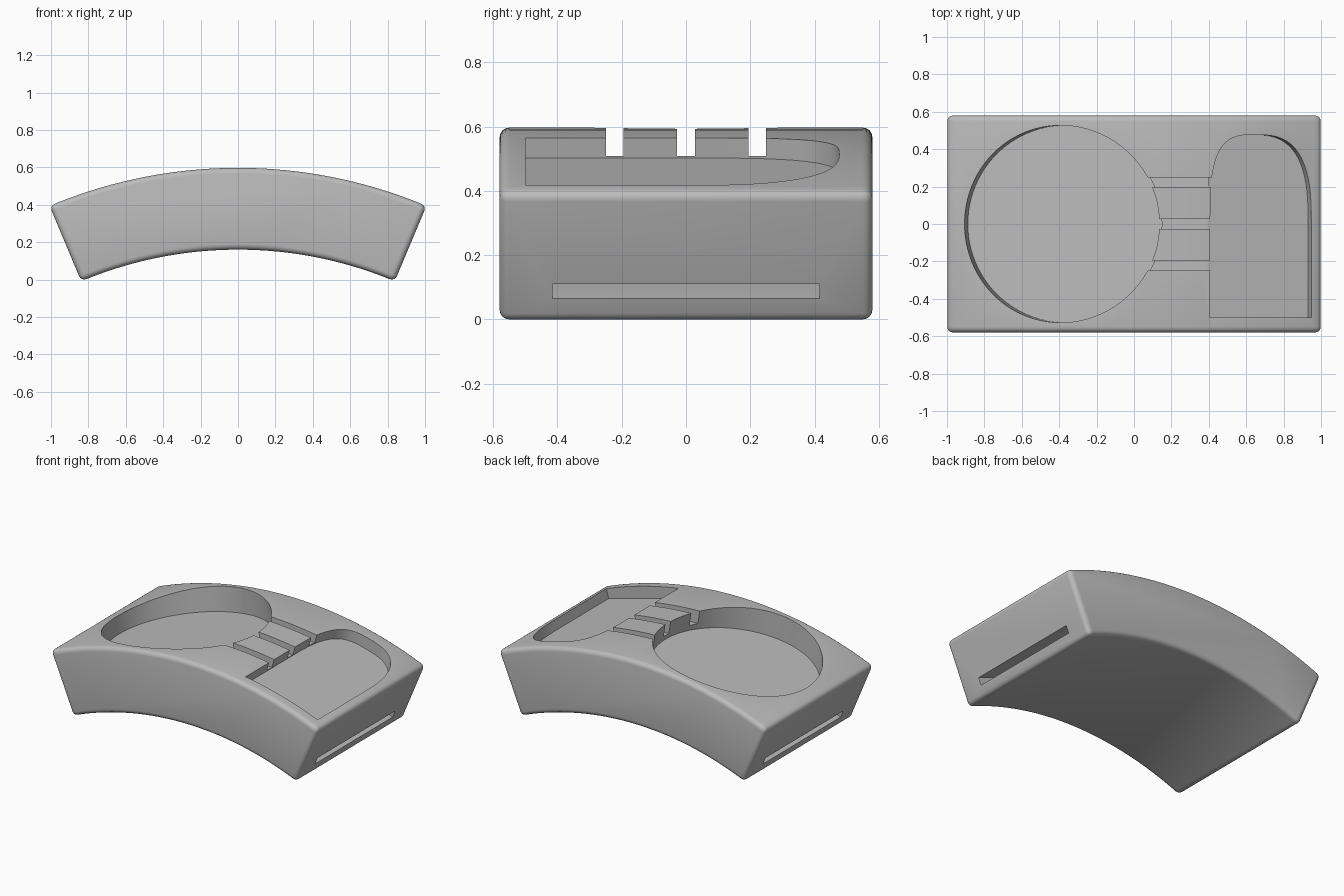
import bpy, bmesh
from math import sin, cos, pi, radians
from mathutils import Matrix

AXIS_Z = -2.003          # height of the arc's axis
R_IN, R_OUT = 2.163, 2.6
END = radians(22.8)
HALF_Y = 0.58

cube = bpy.data.objects.get("Cube")
if cube:
    bpy.data.objects.remove(cube, do_unlink=True)

grey = bpy.data.materials.new("plain_grey")
grey.use_nodes = True
colour = (0.5, 0.5, 0.5, 1)
grey.diffuse_color = colour
grey.node_tree.nodes["Principled BSDF"].inputs["Base Color"].default_value = colour


def prism(name, outline, push, matrix=None):
    """Close an outline of points and extrude it along a vector."""
    bm = bmesh.new()
    face = bm.faces.new([bm.verts.new(p) for p in outline])
    grown = bmesh.ops.extrude_face_region(bm, geom=[face])["geom"]
    bmesh.ops.translate(bm, vec=push,
                        verts=[g for g in grown if isinstance(g, bmesh.types.BMVert)])
    if matrix:
        bmesh.ops.transform(bm, matrix=matrix, verts=bm.verts)
    bmesh.ops.recalc_face_normals(bm, faces=bm.faces)
    mesh = bpy.data.meshes.new(name)
    bm.to_mesh(mesh)
    bm.free()
    mesh.materials.append(grey)
    ob = bpy.data.objects.new(name, mesh)
    bpy.context.collection.objects.link(ob)
    return ob


def arc_block(name, r0, r1, angle, half_y, steps=40):
    """Curved bar bent about the y axis."""
    turn = [angle * (2 * i / steps - 1) for i in range(steps + 1)]
    ring = [(r1, a) for a in turn] + [(r0, a) for a in reversed(turn)]
    outline = [(r * sin(a), -half_y, AXIS_Z + r * cos(a)) for r, a in ring]
    return prism(name, outline, (0, 2 * half_y, 0))


def pocket(name, outline, tilt, floor):
    """Flat-floored cutter that points at the arc's axis."""
    frame = Matrix.Translation((0, 0, AXIS_Z)) @ Matrix.Rotation(tilt, 4, 'Y')
    return prism(name, [(u, v, floor) for u, v in outline], (0, 0, 0.4), frame)


def apply_modifier(ob, mod):
    bpy.context.view_layer.objects.active = ob
    bpy.ops.object.modifier_apply(modifier=mod.name)


# Curved body with rounded outer edges
body = arc_block("curved_body", R_IN, R_OUT, END, HALF_Y)
bevel = body.modifiers.new("rounded_edges", 'BEVEL')
bevel.width = 0.03
bevel.segments = 4
bevel.limit_method = 'ANGLE'
bevel.angle_limit = radians(30)
apply_modifier(body, bevel)

# Round pocket
circle = [(0.527 * cos(2 * pi * i / 96), 0.527 * sin(2 * pi * i / 96)) for i in range(96)]
cutters = [pocket("round_pocket", circle, radians(-8.7), 2.43)]

# Thumb-shaped pocket: square at the front, uneven rounded end at the back
thumb = [(-0.28, -0.5), (0.28, -0.5)]
for i in range(49):
    t = pi * i / 48
    c, s = cos(t), max(sin(t), 0)
    half, power = (0.31, 2.8) if c > 0 else (0.25, 3.3)
    side = 1 if c > 0 else -1
    thumb.append((-0.03 + side * half * abs(c) ** (2 / power),
                  0.477 * s ** (2 / power)))
cutters.append(pocket("thumb_pocket", thumb, radians(15.2), 2.52))

# Three grooves joining the pockets
for y, width in ((-0.222, 0.054), (0, 0.056), (0.222, 0.054)):
    lo, hi = y - width / 2, y + width / 2
    base = [(-0.1, lo, 0.508), (0.46, lo, 0.508), (0.46, hi, 0.508), (-0.1, hi, 0.508)]
    cutters.append(prism("groove", base, (0, 0, 0.3)))

# Strap channel running through from end to end
cutters.append(arc_block("strap_channel", 2.243, 2.293, END + 0.05, 0.415))

for cutter in cutters:
    cut = body.modifiers.new(cutter.name, 'BOOLEAN')
    cut.operation = 'DIFFERENCE'
    cut.solver = 'EXACT'
    cut.object = cutter
    apply_modifier(body, cut)
    bpy.data.objects.remove(cutter, do_unlink=True)

# Smooth curves, crisp pocket rims
for ob in bpy.context.selected_objects:
    ob.select_set(False)
body.select_set(True)
bpy.context.view_layer.objects.active = body
bpy.ops.object.shade_smooth_by_angle(angle=radians(30))
